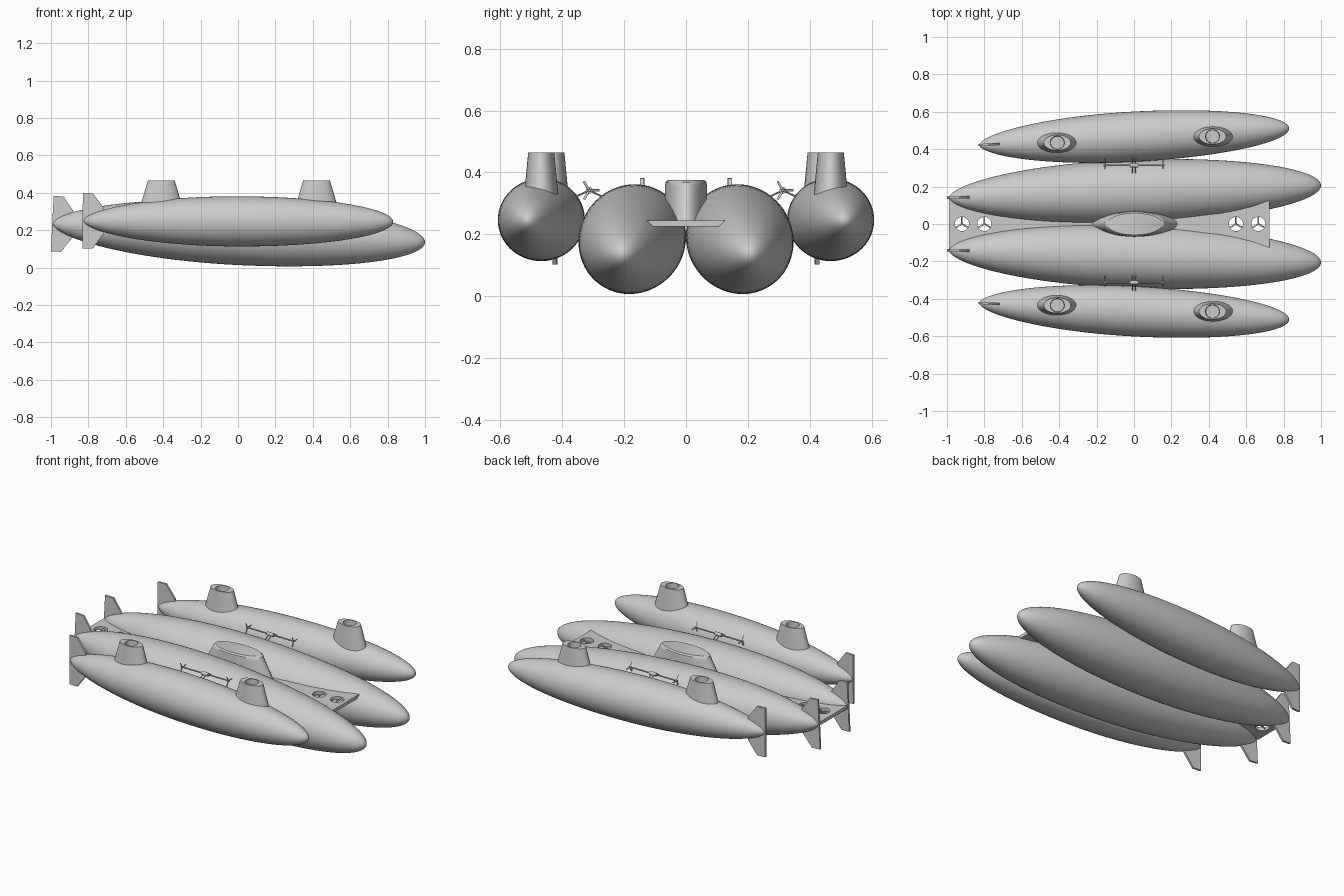
import bpy, bmesh, math
from mathutils import Matrix, Vector

if "Cube" in bpy.data.objects:
    bpy.data.objects.remove(bpy.data.objects["Cube"])

grey = bpy.data.materials.new("hull grey")
grey.use_nodes = True
grey.diffuse_color = (0.6, 0.6, 0.6, 1)
grey.node_tree.nodes["Principled BSDF"].inputs["Base Color"].default_value = (0.6, 0.6, 0.6, 1)


def finish(bm, name, matrix=Matrix(), smooth=True):
    bmesh.ops.recalc_face_normals(bm, faces=bm.faces)
    mesh = bpy.data.meshes.new(name)
    bm.to_mesh(mesh)
    bm.free()
    mesh.transform(matrix)
    mesh.materials.append(grey)
    obj = bpy.data.objects.new(name, mesh)
    bpy.context.collection.objects.link(obj)
    if smooth:
        bpy.ops.object.select_all(action='DESELECT')
        obj.select_set(True)
        bpy.context.view_layer.objects.active = obj
        bpy.ops.object.shade_smooth_by_angle(angle=math.radians(35))
    return obj


def loft(bm, rings):
    """Skin a list of equal-length point rings and cap both ends."""
    loops = [[bm.verts.new(p) for p in ring] for ring in rings]
    n = len(loops[0])
    for a, b in zip(loops, loops[1:]):
        for i in range(n):
            j = (i + 1) % n
            bm.faces.new((a[i], a[j], b[j], b[i]))
    bm.faces.new(loops[0])
    bm.faces.new(loops[-1])


def ellipse(rx, ry, z, n=40):
    return [(rx * math.cos(k * math.tau / n), ry * math.sin(k * math.tau / n), z) for k in range(n)]


def plate(bm, outline, thickness):
    """Flat outline in x/z, thickened along y."""
    h = thickness / 2
    loft(bm, [[(x, -h, z) for x, z in outline], [(x, h, z) for x, z in outline]])


def rod(bm, a, b, r, n=10):
    a, b = Vector(a), Vector(b)
    d = b - a
    m = Matrix.Translation((a + b) / 2) @ d.to_track_quat('Z', 'Y').to_matrix().to_4x4()
    bmesh.ops.create_cone(bm, cap_ends=True, segments=n, radius1=r, radius2=r, depth=d.length, matrix=m)


def propeller(bm, matrix, radius):
    """Three pitched blades turning about local z."""
    for k in range(3):
        m = (matrix @ Matrix.Rotation(k * math.tau / 3 + math.pi / 2, 4, 'Z')
             @ Matrix.Translation((radius / 2, 0, 0)) @ Matrix.Rotation(0.4, 4, 'X')
             @ Matrix.Diagonal((radius, radius * 0.22, 0.002, 1)))
        bmesh.ops.create_cube(bm, size=1, matrix=m)
    bmesh.ops.create_cone(bm, cap_ends=True, segments=12, radius1=radius * 0.18,
                          radius2=radius * 0.12, depth=0.014, matrix=matrix)


def hull(name, tail, nose, radius):
    """Airship envelope with a rounded nose, pointed tail and upright fin."""
    tail, nose = Vector(tail), Vector(nose)
    axis = nose - tail
    half = axis.length / 2
    m = Matrix.Translation((tail + nose) / 2) @ axis.to_track_quat('X', 'Z').to_matrix().to_4x4()
    rings = []
    for i in range(49):
        s = -math.cos(math.pi * (0.006 + 0.988 * i / 48))
        r = radius * (1 - s * s) ** (0.58 if s < 0 else 0.5)
        rings.append([(s * half, y, z) for y, z, _ in ellipse(r, r, 0, 64)])
    bm = bmesh.new()
    loft(bm, rings)
    finish(bm, name + "_hull", m)

    upper = [(-0.003, 0.148), (0.05, 0.148), (0.108, 0.07)]
    outline = upper + [(x, -z) for x, z in reversed(upper)]
    bm = bmesh.new()
    plate(bm, [(x - half, z) for x, z in outline], 0.012)
    finish(bm, name + "_tail_fin", m, smooth=False)


for side, label in ((1, "left"), (-1, "right")):
    hull(label + "_inner", (-0.99, side * 0.14, 0.235), (1.0, side * 0.207, 0.135), 0.171)
    hull(label + "_outer", (-0.827, side * 0.422, 0.25), (0.83, side * 0.512, 0.245), 0.134)

    # Open-topped towers on the outer hulls
    for x, y, place in ((-0.41, 0.435, "rear"), (0.42, 0.468, "front")):
        bm = bmesh.new()
        loft(bm, [ellipse(0.115, 0.056, 0.32), ellipse(0.072, 0.042, 0.465),
                  ellipse(0.038, 0.036, 0.465), ellipse(0.036, 0.034, 0.43)])
        finish(bm, f"{label}_{place}_tower", Matrix.Translation((x, side * y, 0)))

    # Drive unit between inner and outer hull
    bm = bmesh.new()
    rod(bm, (-0.155, 0, 0), (0.155, 0, 0), 0.004)
    rod(bm, (-0.022, 0, 0), (0.022, 0, 0), 0.011, 16)
    for x in (-0.009, 0.009):
        for y in (-0.052, 0.052):
            rod(bm, (x, 0, 0), (x, y, -0.024), 0.003)
    for x in (-0.155, 0.155):
        propeller(bm, Matrix.Translation((x, 0, 0)) @ Matrix.Rotation(math.pi / 2, 4, 'Y'), 0.034)
    finish(bm, label + "_drive_unit", Matrix.Translation((0, side * 0.313, 0.342)))

# Central deck with four round fan openings
fan_x = (-0.92, -0.8, 0.545, 0.665)
edge = [(-0.99, 0.14), (-0.9, 0.115), (-0.78, 0.085), (-0.6, 0.055), (-0.4, 0.045), (0.35, 0.045),
        (0.46, 0.056), (0.55, 0.073), (0.64, 0.096), (0.725, 0.127)]
border = edge + [(x, -y) for x, y in reversed(edge)]
bm = bmesh.new()
loops = [[(x, y, 0.245) for x, y in border]]
loops += [[(x + cx, y, z) for x, y, z in ellipse(0.038, 0.038, 0.245, 32)] for cx in fan_x]
edges = []
for loop in loops:
    vs = [bm.verts.new(p) for p in loop]
    edges += [bm.edges.new((vs[i - 1], vs[i])) for i in range(len(vs))]
bmesh.ops.triangle_fill(bm, edges=edges, use_beauty=True, normal=(0, 0, 1))
grown = bmesh.ops.extrude_face_region(bm, geom=bm.faces[:], use_keep_orig=True)["geom"]
for v in (g for g in grown if isinstance(g, bmesh.types.BMVert)):
    v.co.z -= 0.02
    if abs(v.co.y) > 0.04:
        v.co.y *= 0.87
finish(bm, "central_deck", smooth=False)

for i, x in enumerate(fan_x):
    bm = bmesh.new()
    propeller(bm, Matrix.Translation((x, 0, 0.235)), 0.038)
    finish(bm, f"deck_fan_{i + 1}", smooth=False)

# Central cabin with softened roof edge
bm = bmesh.new()
loft(bm, [ellipse(0.235, 0.069, 0.23, 64), ellipse(0.165, 0.068, 0.355, 64),
          ellipse(0.16, 0.066, 0.368, 64), ellipse(0.148, 0.058, 0.376, 64)])
finish(bm, "central_cabin", Matrix.Translation((0.003, 0, 0)))
